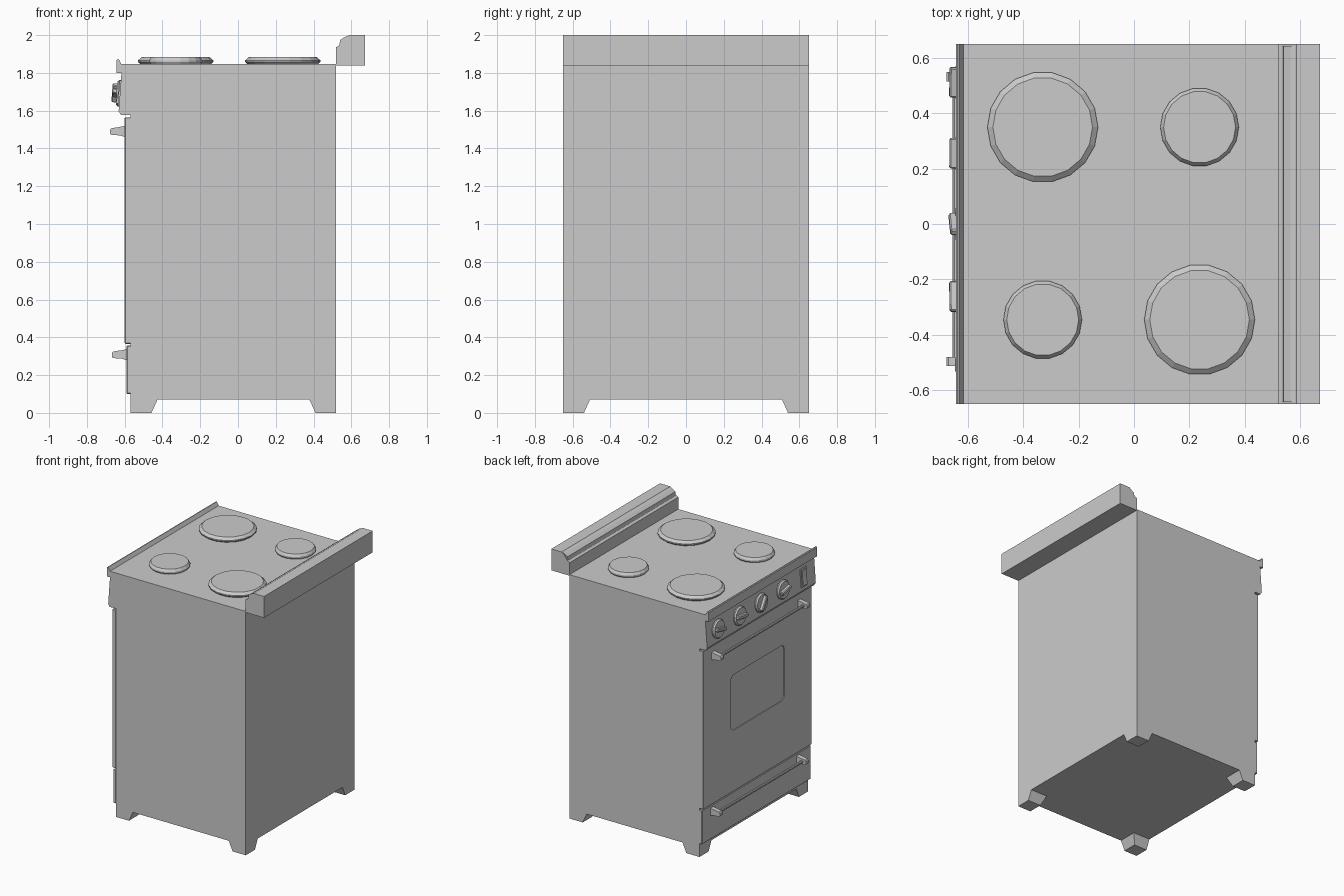
import bpy, bmesh, math
from mathutils import Matrix, Vector

if "Cube" in bpy.data.objects:
    bpy.data.objects.remove(bpy.data.objects["Cube"], do_unlink=True)

enamel = bpy.data.materials.new("grey enamel")
enamel.use_nodes = True
GREY = (0.6, 0.6, 0.6, 1)
enamel.diffuse_color = GREY
enamel.node_tree.nodes["Principled BSDF"].inputs["Base Color"].default_value = GREY

W = 0.65  # half width of the cooker along y


def finish(name, bm, bevel=0, smooth=False):
    bmesh.ops.recalc_face_normals(bm, faces=bm.faces)
    mesh = bpy.data.meshes.new(name)
    bm.to_mesh(mesh)
    bm.free()
    mesh.materials.append(enamel)
    obj = bpy.data.objects.new(name, mesh)
    bpy.context.collection.objects.link(obj)
    if bevel:
        mod = obj.modifiers.new("edges", "BEVEL")
        mod.width, mod.segments = bevel, 1
    if smooth:
        bpy.ops.object.select_all(action="DESELECT")
        obj.select_set(True)
        bpy.context.view_layer.objects.active = obj
        bpy.ops.object.shade_smooth_by_angle(angle=math.radians(35))
    return obj


def prism(name, outline, y0, y1, bevel=0):
    """Side outline (x, z) swept across y."""
    bm = bmesh.new()
    face = bm.faces.new([bm.verts.new((x, y0, z)) for x, z in outline])
    new = bmesh.ops.extrude_face_region(bm, geom=[face])["geom"]
    verts = [v for v in new if isinstance(v, bmesh.types.BMVert)]
    bmesh.ops.translate(bm, verts=verts, vec=(0, y1 - y0, 0))
    return finish(name, bm, bevel)


def box(name, x0, x1, y0, y1, z0, z1, bevel=0):
    return prism(name, [(x0, z0), (x1, z0), (x1, z1), (x0, z1)], y0, y1, bevel)


def lathe(name, profile, sides, matrix, smooth=False):
    """Closed stack of rings (radius, height) placed by a matrix."""
    bm = bmesh.new()
    rings = [[bm.verts.new(matrix @ Vector((r * math.cos(a), r * math.sin(a), h)))
              for a in (2 * math.pi * i / sides for i in range(sides))]
             for r, h in profile]
    for low, high in zip(rings, rings[1:]):
        for i in range(sides):
            j = (i + 1) % sides
            bm.faces.new((low[i], low[j], high[j], high[i]))
    bm.faces.new(rings[0])
    bm.faces.new(rings[-1])
    return finish(name, bm, smooth=smooth)


# Cabinet and tapered corner feet
box("cabinet", -0.568, 0.52, -W, W, 0.072, 1.846)
for x, sx, end in ((-0.568, 1, "front"), (0.52, -1, "rear")):
    for sy, side in ((1, "left"), (-1, "right")):
        bm = bmesh.new()
        for size, z in ((0.11, 0), (0.143, 0.073)):
            bm.faces.new([bm.verts.new((x + sx * u * size, sy * (W - v * size), z))
                          for u, v in ((0, 0), (1, 0), (1, 1), (0, 1))])
        bmesh.ops.bridge_loops(bm, edges=bm.edges[:])
        finish(f"{end}_foot_{side}", bm)

# Sloped control panel with the raised front lip of the hob
prism("control_panel", [(-0.56, 1.576), (-0.619, 1.576), (-0.632, 1.597),
                        (-0.617, 1.80), (-0.617, 1.846), (-0.56, 1.846)], -W, W)
prism("hob_lip", [(-0.61, 1.80), (-0.643, 1.80), (-0.643, 1.868), (-0.638, 1.873),
                  (-0.632, 1.873), (-0.617, 1.846), (-0.61, 1.846)], -W, W)

# Rear upstand with its raised vent strip
prism("upstand", [(0.52, 1.838), (0.673, 1.838), (0.673, 2), (0.587, 2),
                  (0.565, 1.982), (0.535, 1.945), (0.52, 1.936)], -W, W)
prism("vent_strip", [(0.535, 1.94), (0.541, 1.974), (0.565, 1.99),
                     (0.587, 1.998), (0.6, 1.94)], -W + 0.006, W - 0.006)

# Hotplates
for i, (x, y, r) in enumerate(((-0.33, 0.35, 0.2), (0.237, 0.35, 0.142),
                               (-0.33, -0.346, 0.142), (0.237, -0.346, 0.2))):
    rim = 0.02 if r > 0.15 else 0.012
    lathe(f"hotplate_{i + 1}", [(r - rim, 1.84), (r, 1.858), (r, 1.866), (r - rim, 1.883)],
          18, Matrix.Translation((x, y, 0)))

# Oven door, with a rounded window recess
door = box("oven_door", -0.60, -0.566, -W, W, 0.366, 1.565, 0.004)
bm = bmesh.new()
ring = []
for cy, cz, start in ((0.28, 1.21, 0), (-0.28, 1.21, 1), (-0.28, 0.87, 2), (0.28, 0.87, 3)):
    for k in range(5):
        a = math.pi / 2 * (start + k / 4)
        ring.append(bm.verts.new((-0.61, cy + 0.04 * math.cos(a), cz + 0.04 * math.sin(a))))
face = bm.faces.new(ring)
new = bmesh.ops.extrude_face_region(bm, geom=[face])["geom"]
bmesh.ops.translate(bm, verts=[v for v in new if isinstance(v, bmesh.types.BMVert)],
                    vec=(0.016, 0, 0))
cutter = finish("window_cutter", bm)
cutter.hide_render = True
cutter.hide_viewport = True
cut = door.modifiers.new("window", "BOOLEAN")
cut.operation, cut.object, cut.solver = "DIFFERENCE", cutter, "EXACT"

# Drawer below the oven
box("drawer", -0.59, -0.566, -W, W, 0.10, 0.356, 0.004)

# Handles: tapered brackets joined by a thin bar
for name, x, z in (("door_handle", -0.60, 1.49), ("drawer_handle", -0.59, 0.308)):
    for y, side in ((0.532, "left"), (-0.497, "right")):
        prism(f"{name}_bracket_{side}",
              [(x + 0.005, z + 0.03), (x - 0.025, z + 0.024), (x - 0.07, z + 0.017),
               (x - 0.078, z + 0.008), (x - 0.078, z - 0.012), (x - 0.07, z - 0.018),
               (x - 0.025, z - 0.021), (x + 0.005, z - 0.03)], y - 0.017, y + 0.017)
    place = Matrix.Translation((x - 0.045, -0.5, z)) @ Matrix.Rotation(-math.pi / 2, 4, "X")
    lathe(f"{name}_bar", [(0.011, 0), (0.011, 1.035)], 10, place, smooth=True)

# Knobs: skirt disc and turned grip, leaning with the panel
lean = Matrix.Rotation(math.radians(4), 4, "Y")
for i, (y, turn) in enumerate(((0.512, 12), (0.256, 5), (0, -55), (-0.262, -12))):
    face_out = Matrix.Translation((-0.625, y, 1.692)) @ lean
    axis = face_out @ Matrix.Rotation(-math.pi / 2, 4, "Y")
    lathe(f"knob_{i + 1}", [(0.07, -0.01), (0.07, 0.008), (0.062, 0.018)], 18, axis)
    grip = box(f"knob_grip_{i + 1}", -0.042, 0, -0.055, 0.055, -0.013, 0.013, 0.005)
    grip.matrix_world = face_out @ Matrix.Rotation(math.radians(turn), 4, "X")

# Rocker switch in a thin frame
place = Matrix.Translation((-0.625, -0.51, 1.692)) @ lean
frame = box("switch_frame", -0.007, 0.01, -0.034, 0.034, -0.068, 0.068)
rocker = prism("switch_rocker", [(0, -0.055), (-0.018, -0.055), (-0.01, 0),
                                 (-0.012, 0.055), (0, 0.055)], -0.023, 0.023)
frame.matrix_world = place
rocker.matrix_world = place
